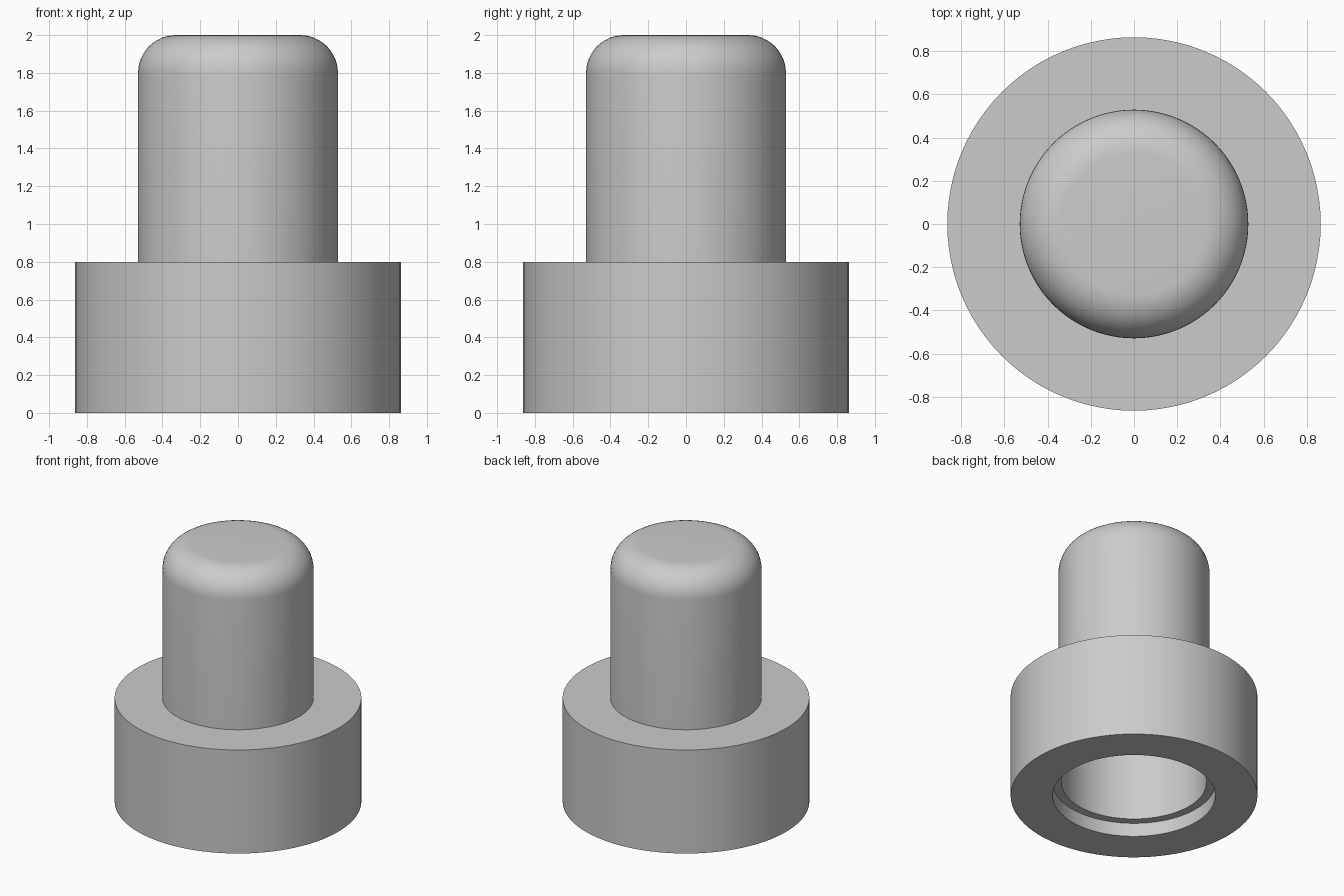
import bpy, bmesh, math

cube = bpy.data.objects.get("Cube")
if cube:
    bpy.data.objects.remove(cube, do_unlink=True)

SEGMENTS = 96
BASE_R, BASE_H = 0.864, 0.8
STEM_R, HEIGHT, ROUND_R = 0.529, 2.0, 0.2
BORE_R, WALL = 0.508, 0.021
SEAT_R, SEAT_H = 0.57, 0.105


def dome(radius, top, fillet, steps=12):
    """Rounded shoulder from the side wall up to the flat top, then the axis."""
    arc = [(radius - fillet + fillet * math.cos(a), top - fillet + fillet * math.sin(a))
           for a in (math.pi / 2 * i / steps for i in range(steps + 1))]
    return arc + [(0, top)]


def lathe(name, profile, material):
    """Spin an (r, z) profile around the z axis."""
    bm = bmesh.new()
    verts = [bm.verts.new((r, 0, z)) for r, z in profile]
    edges = [bm.edges.new(pair) for pair in zip(verts, verts[1:])]
    bmesh.ops.spin(bm, geom=verts + edges, cent=(0, 0, 0), axis=(0, 0, 1),
                   angle=2 * math.pi, steps=SEGMENTS, use_merge=True)
    bmesh.ops.remove_doubles(bm, verts=bm.verts, dist=0.0001)
    bmesh.ops.recalc_face_normals(bm, faces=bm.faces)
    mesh = bpy.data.meshes.new(name)
    bm.to_mesh(mesh)
    bm.free()
    mesh.materials.append(material)
    obj = bpy.data.objects.new(name, mesh)
    bpy.context.collection.objects.link(obj)
    bpy.ops.object.select_all(action='DESELECT')
    obj.select_set(True)
    bpy.context.view_layer.objects.active = obj
    bpy.ops.object.shade_smooth_by_angle(angle=math.radians(30))
    return obj


grey = bpy.data.materials.new("light_grey")
grey.use_nodes = True
grey.diffuse_color = (0.6, 0.6, 0.6, 1)
grey.node_tree.nodes["Principled BSDF"].inputs["Base Color"].default_value = (0.6, 0.6, 0.6, 1)

# Outside: rounded stem rising from the wide collar
outside = dome(STEM_R, HEIGHT, ROUND_R)[::-1] + [(STEM_R, BASE_H), (BASE_R, BASE_H), (BASE_R, 0)]
# Inside: stepped seat at the mouth, then a bore following the stem
inside = [(SEAT_R, 0), (SEAT_R, SEAT_H), (BORE_R, SEAT_H)]
inside += dome(BORE_R, HEIGHT - WALL, ROUND_R - WALL)

lathe("hollow_cap", outside + inside, grey)
